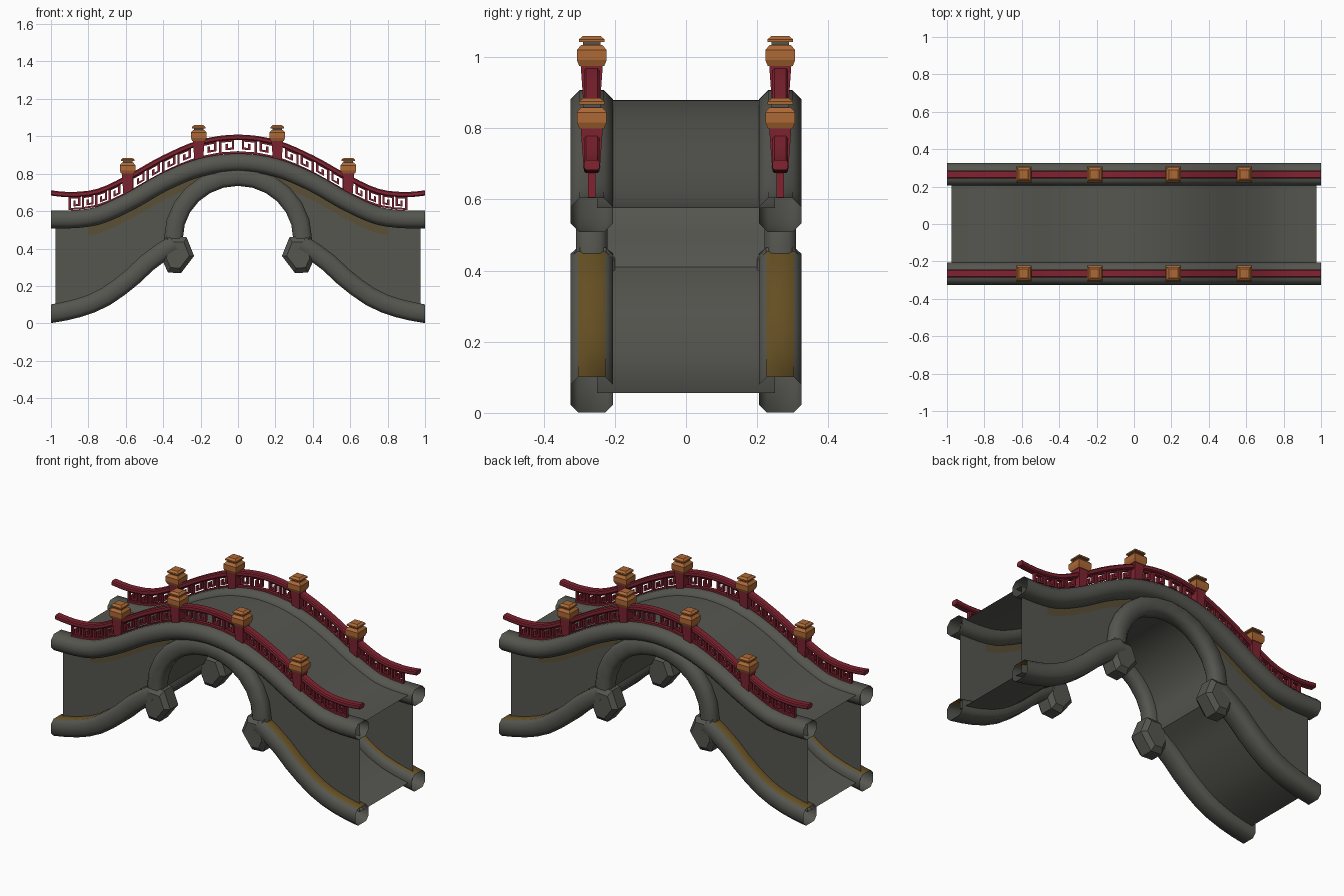
import bpy, bmesh, math

if "Cube" in bpy.data.objects:
    bpy.data.objects.remove(bpy.data.objects["Cube"])

def mat(name, r, g, b):
    m = bpy.data.materials.new(name)
    m.diffuse_color = (r, g, b, 1)
    m.use_nodes = True
    m.node_tree.nodes["Principled BSDF"].inputs["Base Color"].default_value = m.diffuse_color
    return m

STONE = mat("grey_stone", .092, .092, .08)
OCHRE = mat("ochre_moss", .14, .085, .018)
STAIN = mat("faded_moss", .105, .08, .038)
RED = mat("red_paint", .22, .017, .03)
ORANGE = mat("orange_finial", .42, .14, .035)

# Height curves given as (|x|, z), mirrored about x = 0
KERB = [(0, .86), (.2, .833), (.39, .757), (.58, .65), (.74, .578), (.86, .558), (1, .556)]
RAIL = [(0, .995), (.2, .967), (.4, .883), (.58, .783), (.75, .705), (.9, .688), (1, .697)]
LOWER = [(.36, .41), (.46, .345), (.58, .235), (.72, .135), (.86, .08), (1, .051)]
SIDE = .265          # y of kerbs and railings
ARCH = (.345, .33, .455)

def curve(pts, x):
    """Smooth interpolation through the points, even about x = 0."""
    x = abs(x)
    def slope(i):
        if i == 0 and pts[0][0] == 0:
            return 0
        a, b = pts[max(i - 1, 0)], pts[min(i + 1, len(pts) - 1)]
        return (b[1] - a[1]) / (b[0] - a[0])
    i = 0
    while i < len(pts) - 2 and x > pts[i + 1][0]:
        i += 1
    (x0, z0), (x1, z1) = pts[i], pts[i + 1]
    h = x1 - x0
    t = (x - x0) / h
    return (z0 * (2*t**3 - 3*t*t + 1) + slope(i) * h * (t**3 - 2*t*t + t)
            + z1 * (3*t*t - 2*t**3) + slope(i + 1) * h * (t**3 - t*t))

def finish(name, bm, mats, mirror=(False, False), smooth=None):
    bmesh.ops.recalc_face_normals(bm, faces=bm.faces)
    me = bpy.data.meshes.new(name)
    bm.to_mesh(me)
    bm.free()
    for m in mats:
        me.materials.append(m)
    if smooth:
        me.shade_smooth()
        me.set_sharp_from_angle(angle=math.radians(smooth))
    ob = bpy.data.objects.new(name, me)
    bpy.context.collection.objects.link(ob)
    if any(mirror):
        md = ob.modifiers.new("mirror", 'MIRROR')
        md.use_axis = (mirror[0], mirror[1], False)
        md.use_mirror_merge = False
    return ob

def loft(bm, rings, caps=False, rule=lambda i, j: 0):
    """Skin closed rings; rule(ring, side) gives the material index."""
    vs = [[bm.verts.new(p) for p in r] for r in rings]
    n = len(vs[0])
    for i in range(len(vs) - 1):
        for j in range(n):
            k = (j + 1) % n
            f = bm.faces.new((vs[i][j], vs[i][k], vs[i + 1][k], vs[i + 1][j]))
            f.material_index = rule(i, j)
    if caps:
        bm.faces.new(vs[0])
        bm.faces.new(vs[-1]).material_index = rule(len(vs) - 2, 0)

def octagon(w, h, c):
    return [(-w + c, h), (w - c, h), (w, h - c), (w, -h + c),
            (w - c, -h), (-w + c, -h), (-w, -h + c), (-w, h - c)]

def sweep(name, path, section, y, mats, mirror, rule=lambda i, j: 0, caps=False, smooth=50):
    rings = []
    for i, (x, z) in enumerate(path):
        a, b = path[max(i - 1, 0)], path[min(i + 1, len(path) - 1)]
        dx, dz = b[0] - a[0], b[1] - a[1]
        l = math.hypot(dx, dz)
        if i in (0, len(path) - 1) and abs(x) == 1:
            dx, dz, l = 1, 0, 1          # square-cut ends
        rings.append([(x - dz / l * n, y + s, z + dx / l * n) for s, n in section])
    bm = bmesh.new()
    loft(bm, rings, caps, rule)
    return finish(name, bm, mats, mirror, smooth)

# Masonry body: deck, side walls and arched underside, open at both ends
a, b, zc = ARCH
half = [(a * math.sin(t * math.pi / 20), zc + b * math.cos(t * math.pi / 20)) for t in range(11)]
half += [(x, curve(LOWER, x)) for x in [.36 + .615 * i / 14 for i in range(15)]]
cols = [(-x, z) for x, z in reversed(half[1:])] + half
rings = []
for x, zb in cols:
    k = curve(KERB, x)
    zt, zs = k + .02, max(k - .095, zb + .004)
    rings.append([(x, -.25, zt), (x, .25, zt), (x, .25, zs),
                  (x, .25, zb), (x, -.25, zb), (x, -.25, zs)])
bm = bmesh.new()
loft(bm, rings, rule=lambda i, j: 1 if j in (1, 5) and .18 < abs(cols[i][0] + cols[i + 1][0]) / 2 < .82 else 0)
finish("masonry_body", bm, [STONE, STAIN], smooth=35)

# Rounded kerbs along the deck edges
xs = [-1 + i / 20 for i in range(41)]
sweep("kerb", [(x, curve(KERB, x)) for x in xs], octagon(.06, .048, .026), SIDE,
      [STONE], (False, True))

# Arch rings
arch = [(-a * math.cos(t * math.pi / 12), zc + b * math.sin(t * math.pi / 12)) for t in range(13)]
arch = [(-a, .40)] + arch + [(a, .40)]
sweep("arch_ring", arch, octagon(.044, .05, .02), SIDE, [STONE], (False, True))

# Lower trims, mossy on their upper faces
low = [(x, curve(LOWER, x)) for x in [.34 + .66 * i / 9 for i in range(9)] + [1]]
sweep("lower_trim", low, octagon(.06, .05, .022), SIDE, [STONE, OCHRE], (True, True),
      rule=lambda i, j: 1 if j == 0 else 0)

# Faceted knobs where arch and lower trims meet
hexa = [(.405, .34), (.385, .465), (.275, .46), (.235, .36), (.305, .268), (.375, .272)]
rings = [[(.325 + (x - .325) * s, y, .365 + (z - .365) * s) for x, z in hexa]
         for y, s in [(.2, .72), (.225, 1), (.3, 1), (.325, .72)]]
bm = bmesh.new()
loft(bm, rings, caps=True)
finish("arch_knob", bm, [STONE], (True, True))

# Handrails
sweep("handrail", [(x, curve(RAIL, x)) for x in xs], octagon(.022, .014, .006), SIDE,
      [RED], (False, True), caps=True, smooth=30)

# Key-pattern fretwork between kerb and handrail
HOOK = [(1, .07), (0, .07), (0, .93), (.72, .93), (.72, .34), (.36, .34), (.36, .64)]
bm = bmesh.new()
for start, end, count in [(0, .19, 2), (.235, .565, 4), (.615, .9, 4)]:
    w = (end - start) / count
    for c in range(count):
        for (u0, v0), (u1, v1) in zip(HOOK, HOOK[1:]):
            ua, ub = min(u0, u1) * w - .006, max(u0, u1) * w + .006
            va, vb = min(v0, v1) - .075, max(v0, v1) + .075
            quad = []
            for u, v in [(ua, va), (ub, va), (ub, vb), (ua, vb)]:
                x = end - c * w - u
                lo, hi = curve(KERB, x) + .05, curve(RAIL, x) - .012
                quad.append((x, lo + (hi - lo) * v))
            loft(bm, [[(x, SIDE + s, z) for x, z in quad] for s in (-.01, .01)], caps=True)
finish("railing_fretwork", bm, [RED], (True, True))

# Railing posts with stepped finials: (height below tip, half width)
POST = [(-.21, .022), (-.085, .031), (-.085, .035), (-.068, .042), (-.04, .042),
        (-.026, .03), (-.026, .025), (-.018, .025), (-.018, .036), (-.010, .036), (0, .024)]
BANDS = [0, 1, 1, 1, 1, 1, 2, 1, 1, 1]
for name, x, tip in [("upper_post", .21, 1.06), ("lower_post", .59, .885)]:
    rings = [[(x + sx * r, SIDE + sy * r, tip + h) for sx, sy in [(-1, -1), (1, -1), (1, 1), (-1, 1)]]
             for h, r in POST]
    bm = bmesh.new()
    loft(bm, rings, caps=True, rule=lambda i, j: BANDS[i])
    finish(name, bm, [RED, ORANGE, STONE], (True, True))
